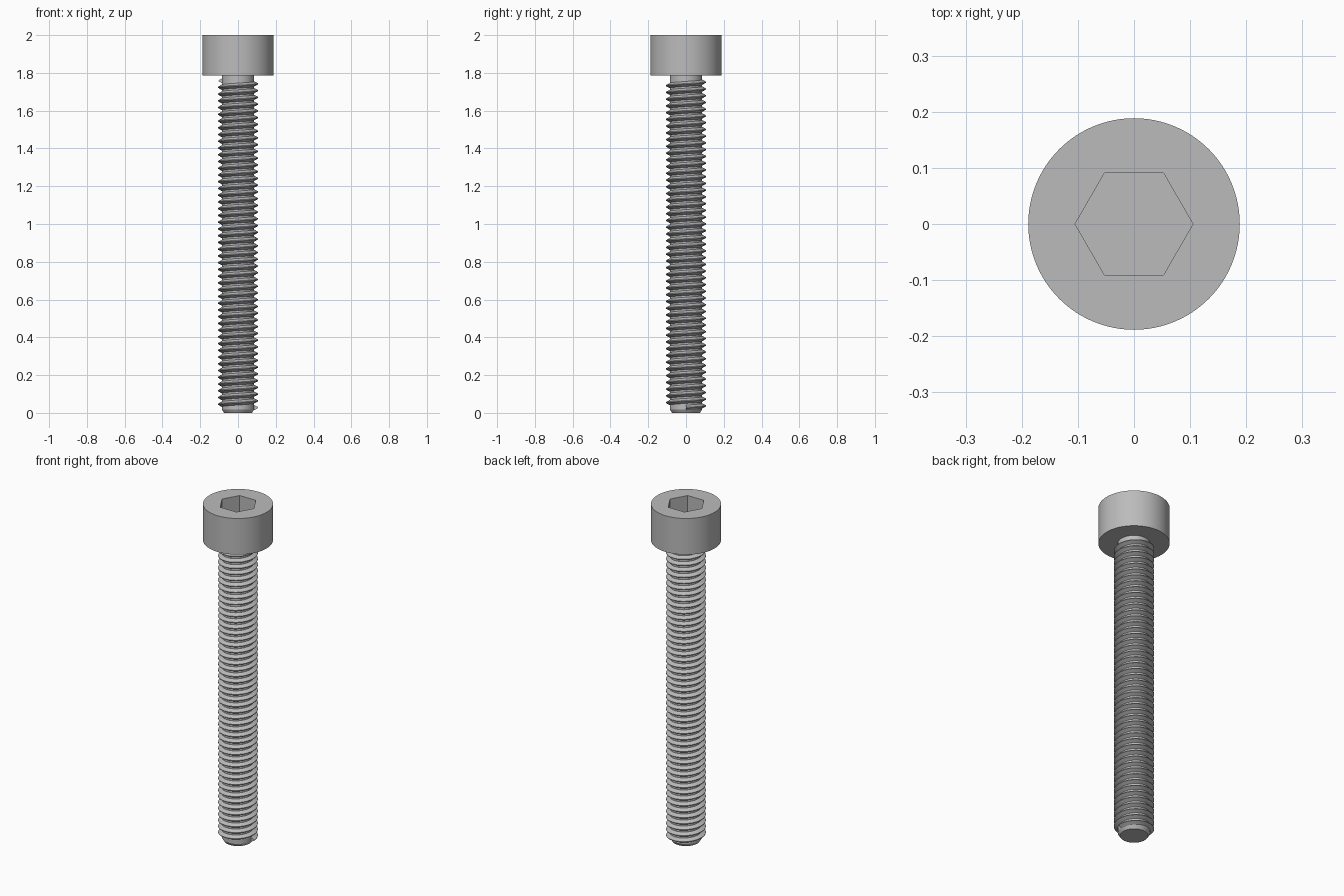
import bpy, bmesh, math

if "Cube" in bpy.data.objects:
    bpy.data.objects.remove(bpy.data.objects["Cube"])

steel = bpy.data.materials.new("grey steel")
steel.use_nodes = True
grey = (0.5, 0.5, 0.5, 1)
steel.diffuse_color = grey
steel.node_tree.nodes["Principled BSDF"].inputs["Base Color"].default_value = grey

HEAD_R, HEAD_Z, TOP = 0.1885, 1.785, 2.0
CORE_R, CREST_R, PITCH = 0.086, 0.107, 0.0357
SEGS = 96


def finish(name, bm, angle=30):
    bmesh.ops.recalc_face_normals(bm, faces=bm.faces)
    mesh = bpy.data.meshes.new(name)
    bm.to_mesh(mesh)
    bm.free()
    mesh.materials.append(steel)
    obj = bpy.data.objects.new(name, mesh)
    bpy.context.collection.objects.link(obj)
    bpy.ops.object.select_all(action="DESELECT")
    obj.select_set(True)
    bpy.context.view_layer.objects.active = obj
    bpy.ops.object.shade_smooth_by_angle(angle=math.radians(angle))
    return obj


def ring(bm, r, z, n=SEGS):
    return [bm.verts.new((r * math.cos(2 * math.pi * i / n),
                          r * math.sin(2 * math.pi * i / n), z)) for i in range(n)]


def bridge(bm, a, b):
    n = len(a)
    for i in range(n):
        bm.faces.new((a[i], a[(i + 1) % n], b[(i + 1) % n], b[i]))


# Head with a hexagonal socket
bm = bmesh.new()
low, high = ring(bm, HEAD_R, HEAD_Z), ring(bm, HEAD_R, TOP)
bridge(bm, low, high)
bm.faces.new(low)
rim, floor = ring(bm, 0.105, TOP, 6), ring(bm, 0.105, TOP - 0.11, 6)
bridge(bm, rim, floor)
bm.faces.new(floor)
step = SEGS // 6
for k in range(6):
    arc = [high[(k * step + i) % SEGS] for i in range(step + 1)]
    bm.faces.new(arc + [rim[(k + 1) % 6], rim[k]])
finish("socket_head", bm)

# Core of the shank with a chamfered tip
bm = bmesh.new()
rings = [ring(bm, r, z) for r, z in ((0.074, 0), (CORE_R, 0.018), (CORE_R, HEAD_Z))]
for a, b in zip(rings, rings[1:]):
    bridge(bm, a, b)
bm.faces.new(rings[0])
bm.faces.new(rings[-1])
finish("shank_core", bm, 20)

# Right-handed thread swept up the core
bm = bmesh.new()
profile = ((CORE_R - 0.002, -0.0145), (CREST_R, -0.002),
           (CREST_R, 0.002), (CORE_R - 0.002, 0.0145))
PER_TURN, START, END = 48, 0.028, 1.758
previous = None
for i in range(int((END - START) / PITCH * PER_TURN) + 1):
    t = 2 * math.pi * i / PER_TURN
    z = START + PITCH * i / PER_TURN
    section = [bm.verts.new((r * math.cos(t), r * math.sin(t), z + dz))
               for r, dz in profile]
    if previous:
        bridge(bm, previous, section)
    else:
        bm.faces.new(section)
    previous = section
bm.faces.new(previous)
finish("thread", bm)
